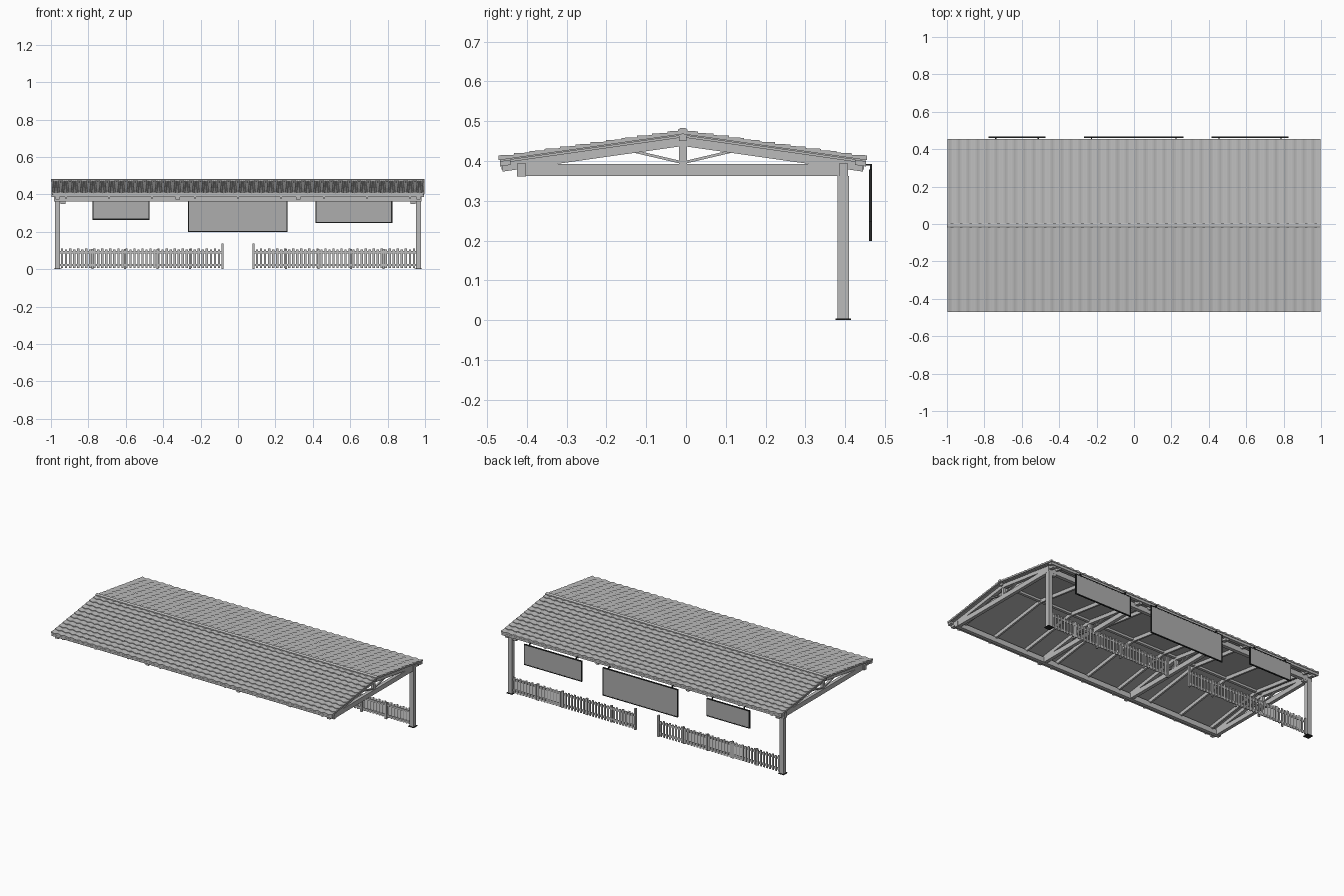
import bpy, bmesh, math

if "Cube" in bpy.data.objects:
    bpy.data.objects.remove(bpy.data.objects["Cube"])

YC = -0.008          # ridge line
HALF = 0.463         # ridge to eave
SLOPE = 0.142


def material(name, v):
    m = bpy.data.materials.new(name)
    m.diffuse_color = (v[0], v[1], v[2], 1)
    m.use_nodes = True
    m.node_tree.nodes["Principled BSDF"].inputs["Base Color"].default_value = m.diffuse_color
    return m


GREY = material("weathered grey", (0.5, 0.5, 0.5))
PANEL = material("panel grey", (0.42, 0.42, 0.42))
DARK = material("dark metal", (0.02, 0.022, 0.022))


def finish(name, bm, mat):
    bmesh.ops.recalc_face_normals(bm, faces=bm.faces)
    me = bpy.data.meshes.new(name)
    bm.to_mesh(me)
    bm.free()
    me.materials.append(mat)
    ob = bpy.data.objects.new(name, me)
    bpy.context.collection.objects.link(ob)
    return ob


def prism(bm, x0, x1, yz):
    """Extrude a side profile of (y, z) points from x0 to x1."""
    a = [bm.verts.new((x0, y, z)) for y, z in yz]
    b = [bm.verts.new((x1, y, z)) for y, z in yz]
    bm.faces.new(a)
    bm.faces.new(b[::-1])
    for i in range(len(a)):
        j = (i + 1) % len(a)
        bm.faces.new((a[i], b[i], b[j], a[j]))


def box(bm, x0, x1, y0, y1, z0, z1):
    prism(bm, x0, x1, [(y0, z0), (y1, z0), (y1, z1), (y0, z1)])


def sloped(bm, x0, x1, side, d0, d1, z_apex, depth):
    """Sloping bar from distance d0 to d1 off the ridge; z_apex is its top at the ridge."""
    t0, t1 = z_apex - SLOPE * d0, z_apex - SLOPE * d1
    y0, y1 = YC + side * d0, YC + side * d1
    prism(bm, x0, x1, [(y0, t0), (y1, t1), (y1, t1 - depth), (y0, t0 - depth)])


# Tiled roof: rows of overlapping corrugated tiles on each slope
def tile_slope(name, side):
    bm = bmesh.new()
    cols, seg, rows = 40, 6, 12
    n = cols * seg
    lines = []
    for r in range(rows):
        for d, lift in ((HALF * r / rows, 0.0), (HALF * (r + 1) / rows, 0.004)):
            line = []
            for i in range(n + 1):
                x = -0.998 + 1.994 * i / n
                wave = 0.0028 * math.cos(2 * math.pi * i / seg)
                z = 0.473 - SLOPE * d + lift + wave
                line.append(bm.verts.new((x, YC + side * d, z)))
            lines.append(line)
    # flat underside closes the tile layer
    for d in (HALF, 0):
        lines.append([bm.verts.new((v.co.x, YC + side * d, 0.4675 - SLOPE * d))
                      for v in lines[0]])
    k = len(lines)
    for a in range(k):
        p, q = lines[a], lines[(a + 1) % k]
        for i in range(n):
            bm.faces.new((p[i], p[i + 1], q[i + 1], q[i]))
    for e in (0, n):
        bm.faces.new([l[e] for l in lines])
    finish(name, bm, GREY)


tile_slope("roof_tiles_front", -1)
tile_slope("roof_tiles_back", 1)

# Ridge cap
bm = bmesh.new()
prism(bm, -1, 0.998, [(YC - 0.012, 0.470), (YC - 0.012, 0.479), (YC - 0.005, 0.483),
                      (YC + 0.005, 0.483), (YC + 0.012, 0.479), (YC + 0.012, 0.470)])
finish("ridge_cap", bm, GREY)

# Roof boarding and eave battens
bm = bmesh.new()
for s in (-1, 1):
    sloped(bm, -0.99, 0.988, s, 0, HALF - 0.004, 0.4675, 0.003)
    sloped(bm, -0.996, 0.994, s, HALF - 0.03, HALF - 0.003, 0.4645, 0.013)
finish("roof_boarding", bm, GREY)

# Common rafters
bm = bmesh.new()
for i in range(17):
    x = -0.92 + i * 0.115
    for s in (-1, 1):
        if i % 2 == 0:
            sloped(bm, x - 0.006, x + 0.006, s, 0, HALF - 0.008, 0.4645, 0.022)
finish("rafters", bm, GREY)

# Ridge beam, wall plates under the eaves
bm = bmesh.new()
box(bm, -0.99, 0.985, YC - 0.009, YC + 0.009, 0.45, 0.468)
box(bm, -0.985, 0.98, -0.425, -0.402, 0.361, 0.394)
box(bm, -0.985, 0.98, 0.384, 0.407, 0.361, 0.394)
finish("long_beams", bm, GREY)

# Trusses: tie beam, top chords, king post and struts
bm = bmesh.new()
for x in (-0.965, -0.322, 0.322, 0.965):
    a, b = x - 0.011, x + 0.011
    box(bm, a, b, -0.405, 0.395, 0.362, 0.392)
    box(bm, x - 0.009, x + 0.009, YC - 0.01, YC + 0.01, 0.39, 0.458)
    for s in (-1, 1):
        sloped(bm, a, b, s, 0, HALF - 0.01, 0.4605, 0.023)
        prism(bm, x - 0.006, x + 0.006,
              [(YC + s * 0.005, 0.393), (YC + s * 0.15, 0.427),
               (YC + s * 0.15, 0.434), (YC + s * 0.005, 0.4)])
finish("roof_trusses", bm, GREY)

# Corner posts with corbels and base plates
posts, bases = bmesh.new(), bmesh.new()
for s in (-1, 1):
    x = s * 0.965
    box(posts, x - 0.014, x + 0.014, 0.381, 0.41, 0.003, 0.362)
    c0, c1 = sorted((s * 0.95, s * 0.922))
    box(posts, c0, c1, 0.385, 0.406, 0.348, 0.362)
    box(bases, x - 0.02, x + 0.02, 0.376, 0.415, 0, 0.004)
finish("corner_posts", posts, GREY)
finish("post_bases", bases, DARK)

# Picket fences either side of the entrance
bm = bmesh.new()
for s in (-1, 1):
    def bar(xa, xb, y0, y1, z0, z1):
        lo, hi = sorted((s * xa, s * xb))
        box(bm, lo, hi, y0, y1, z0, z1)
    for z in (0.022, 0.09):
        bar(0.08, 0.952, 0.391, 0.397, z - 0.006, z + 0.006)
    for i in range(40):
        x = 0.102 + i * 0.0215
        h = 0.11 if i % 2 else 0.105
        bar(x - 0.006, x + 0.006, 0.397, 0.401, 0.006, h)
    for i in range(1, 5):
        x = 0.082 + i * 0.174
        bar(x - 0.006, x + 0.006, 0.385, 0.395, 0, 0.108)
    bar(0.077, 0.088, 0.388, 0.402, 0, 0.137)
finish("picket_fences", bm, GREY)

# Hanging sign boards: panel, frame and hangers
panel, frame, hang = bmesh.new(), bmesh.new(), bmesh.new()
T = 0.006
for x0, x1, z0 in ((-0.779, -0.472, 0.264), (-0.268, 0.264, 0.199), (0.414, 0.825, 0.246)):
    z1, y0, y1 = 0.379, 0.460, 0.468
    box(panel, x0 + T, x1 - T, y0 + 0.001, y1 - 0.001, z0 + T, z1 - T)
    box(frame, x0, x1, y0, y1, z0, z0 + T)
    box(frame, x0, x1, y0, y1, z1 - T, z1)
    box(frame, x0, x0 + T, y0, y1, z0 + T, z1 - T)
    box(frame, x1 - T, x1, y0, y1, z0 + T, z1 - T)
    for x in (x0 + 0.04, x1 - 0.04):
        box(hang, x - 0.003, x + 0.003, 0.44, 0.467, 0.389, 0.392)
        box(hang, x - 0.003, x + 0.003, 0.462, 0.467, 0.378, 0.39)
finish("sign_panels", panel, PANEL)
finish("sign_frames", frame, DARK)
finish("sign_hangers", hang, DARK)
